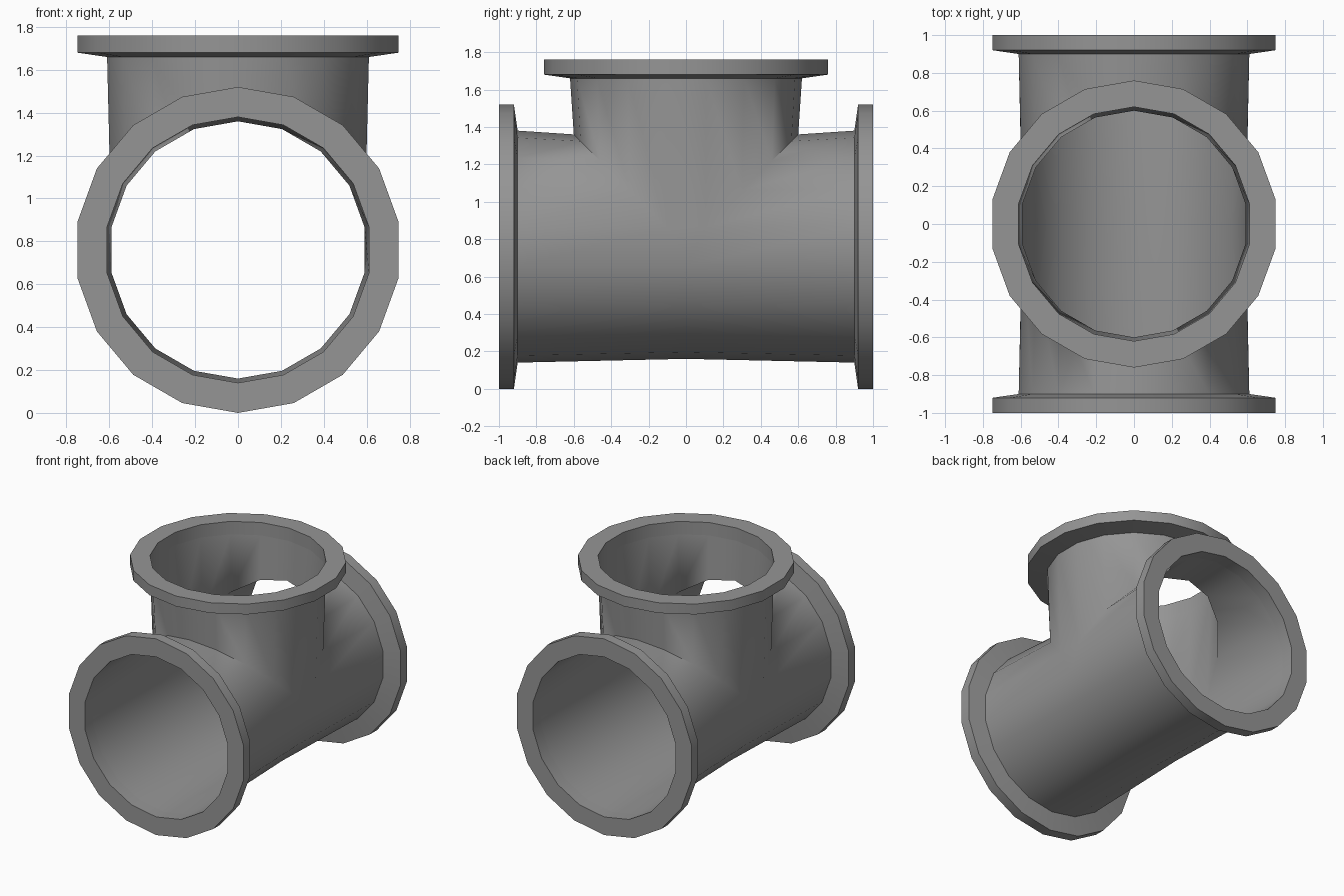
import bpy
import bmesh
from math import sin, cos, pi, radians
from mathutils import Vector, Matrix

SIDES = 18
OUTER, BORE, WAIST = 0.76, 0.62, 0.60   # flange, pipe mouth and joint radii
CENTRE = Vector((0, 0, OUTER))          # where the three pipe axes meet

cube = bpy.data.objects.get("Cube")
if cube:
    bpy.data.objects.remove(cube, do_unlink=True)

GREY = (0.3, 0.3, 0.3, 1)
metal = bpy.data.materials.new("grey metal")
metal.use_nodes = True
metal.diffuse_color = GREY
metal.node_tree.nodes["Principled BSDF"].inputs["Base Color"].default_value = GREY


def finish(bm, name, angle):
    mesh = bpy.data.meshes.new(name)
    bm.to_mesh(mesh)
    bm.free()
    mesh.materials.append(metal)
    obj = bpy.data.objects.new(name, mesh)
    bpy.context.collection.objects.link(obj)
    bpy.ops.object.select_all(action='DESELECT')
    obj.select_set(True)
    bpy.context.view_layer.objects.active = obj
    bpy.ops.object.shade_smooth_by_angle(angle=radians(angle))
    return obj


def ring(bm, turn, radius, depth):
    """Ring around a leg; depth is a number or a rule of the height on the ring."""
    verts = []
    for i in range(SIDES):
        a = pi / 2 + 2 * pi * i / SIDES
        x, z = radius * cos(a), radius * sin(a)
        d = depth(z) if callable(depth) else depth
        verts.append(bm.verts.new(CENTRE + turn @ Vector((x, -d, z))))
    return verts


def bridge(bm, a, b):
    for i in range(SIDES):
        j = (i + 1) % SIDES
        bm.faces.new((a[i], a[j], b[j], b[i]))


# Each leg runs outward along its own -y: two run pipes and the upright branch
legs = {
    "front": (Matrix.Identity(3), lambda z: max(z, 0)),
    "back": (Matrix.Rotation(pi, 3, 'Z'), lambda z: max(z, 0)),
    "top": (Matrix.Rotation(-pi / 2, 3, 'X'), abs),
}

# Pipe body: three tapered legs meeting on mitred joints
bm = bmesh.new()
for turn, mitre in legs.values():
    bridge(bm, ring(bm, turn, BORE, 0.9), ring(bm, turn, WAIST, mitre))

# Small side triangles closing the gap between the three joints
s = WAIST * sin(pi / SIDES)
w = WAIST * cos(pi / SIDES)
for x in (-w, w):
    bm.faces.new([bm.verts.new(CENTRE + Vector((x, y, z)))
                  for y, z in ((-s, s), (s, s), (0, -s))])
bmesh.ops.remove_doubles(bm, verts=bm.verts, dist=0.001)
bmesh.ops.recalc_face_normals(bm, faces=bm.faces)
finish(bm, "pipe_body", 60)

# Flanges: flat front, straight rim and slightly sloped back
for name, (turn, _) in legs.items():
    bm = bmesh.new()
    loops = [ring(bm, turn, r, d) for r, d in
             ((BORE, 1), (OUTER, 1), (OUTER, 0.92), (BORE, 0.9))]
    for a, b in zip(loops, loops[1:] + loops[:1]):
        bridge(bm, a, b)
    bmesh.ops.recalc_face_normals(bm, faces=bm.faces)
    finish(bm, name + "_flange", 30)
